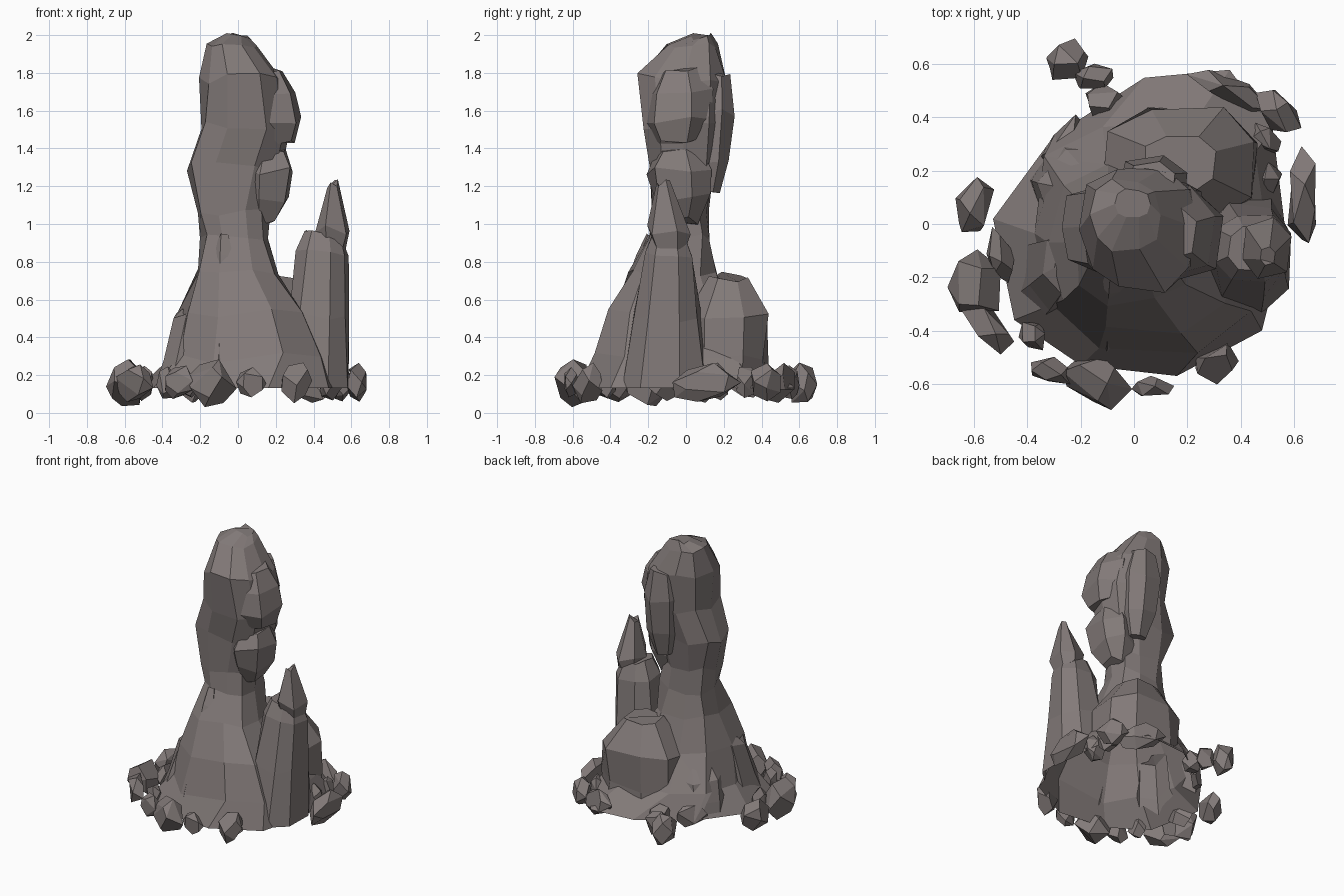
import bpy, bmesh, math, random
from mathutils import Vector, Euler

if "Cube" in bpy.data.objects:
    bpy.data.objects.remove(bpy.data.objects["Cube"])

random.seed(11)
rock = bpy.data.materials.new("warm_grey_rock")
rock.diffuse_color = (.225, .195, .19, 1)
rock.use_nodes = True
rock.node_tree.nodes["Principled BSDF"].inputs["Base Color"].default_value = rock.diffuse_color


def finish(bm, name):
    bmesh.ops.recalc_face_normals(bm, faces=bm.faces)
    me = bpy.data.meshes.new(name)
    bm.to_mesh(me)
    bm.free()
    me.materials.append(rock)
    ob = bpy.data.objects.new(name, me)
    bpy.context.collection.objects.link(ob)
    return ob


def ring_points(ring, n, phase, jitter=0.075):
    # ring = (z, xmin, xmax, ymin, ymax), a squared-off ellipse
    z, x0, x1, y0, y1 = ring
    pts = []
    for i in range(n):
        a = phase + math.tau * i / n
        c, s = (math.copysign(abs(v) ** 0.8, v) for v in (math.cos(a), math.sin(a)))
        k = 1 + random.uniform(-jitter, jitter)
        pts.append(((x0 + x1 + (x1 - x0) * c * k) / 2,
                    (y0 + y1 + (y1 - y0) * s * k) / 2,
                    z + random.uniform(-jitter, jitter) * 0.4))
    return pts


def skin(name, rows):
    bm = bmesh.new()
    rows = [[bm.verts.new(p) for p in row] for row in rows]
    n = len(rows[0])
    for lo, hi in zip(rows, rows[1:]):
        for i in range(n):
            j = (i + 1) % n
            bm.faces.new((lo[i], lo[j], hi[j], hi[i]))
    bm.faces.new(rows[-1])
    bm.faces.new(rows[0])
    return finish(bm, name)


# Shared outlines: (fraction of height, width)
BULGE = ((0, .65), (.3, 1), (.7, 1), (1, .6))
COLUMN = ((0, 1), (.5, 1), (.88, 1), (1, .7))
DOME = ((0, .97), (.35, 1), (.68, 1.05), (1, .55))
POINT = ((0, .7), (.28, 1), (1, .5))


def block(name, low, high, outline, n=6, phase=.3):
    # blends the low ring into the high ring, swelling along the outline
    low, high = Vector(low), Vector(high)
    rows = []
    for t, w in outline:
        z, x0, x1, y0, y1 = low.lerp(high, t)
        ix, iy = (x1 - x0) * (1 - w) / 2, (y1 - y0) * (1 - w) / 2
        rows.append(ring_points((z, x0 + ix, x1 - ix, y0 + iy, y1 - iy), n, phase))
    return skin(name, rows)


def stone(name, x, y, length, width):
    # chipped convex stone lying along the rim of the foot
    bm = bmesh.new()
    height = min(.14, .045 + width * .9)
    count = 13
    for i in range(count):
        h = 1 - 2 * (i + 0.5) / count
        a = i * 2.4 + random.uniform(-0.4, 0.4)
        r = math.sqrt(1 - h * h)
        v = Vector((r * math.cos(a), r * math.sin(a), h)) * random.uniform(0.98, 1.15)
        bm.verts.new((v.x * length, v.y * width, v.z * height))
    bmesh.ops.convex_hull(bm, input=bm.verts)
    bmesh.ops.dissolve_limit(bm, angle_limit=0.45, verts=bm.verts, edges=bm.edges)
    bmesh.ops.delete(bm, geom=[v for v in bm.verts if not v.link_faces], context='VERTS')
    turn = math.atan2(y, x) + math.pi / 2 + random.uniform(-.2, .2)
    rot = Euler((0, random.uniform(-.35, .35), turn)).to_matrix()
    for v in bm.verts:
        v.co = rot @ v.co + Vector((x, y, .16))
    return finish(bm, name)


# Main pillar on an uneven foot
foot = ((.57, -.04), (.52, .36), (.36, .58), (.04, .55), (-.3, .33),
        (-.53, .02), (-.45, -.36), (-.2, -.53), (.16, -.57), (.48, -.4))
levels = [
    (.29, -.40, .50, -.47, .40), (.52, -.32, .38, -.40, .26),
    (.75, -.23, .22, -.30, .16), (.93, -.20, .17, -.21, .14),
    (1.07, -.22, .16, -.19, .12), (1.3, -.28, .24, -.19, .16),
    (1.52, -.21, .30, -.22, .2), (1.77, -.20, .25, -.26, .22),
    (1.93, -.16, .10, -.10, .17), (1.99, -.07, .06, .02, .13)]
pillar = skin("rock_pillar", [[(x, y, z) for x, y in foot] for z in (.03, .13)]
              + [ring_points(r, 10, 0) for r in levels])

parts = [
    # Slabs on the pillar head
    block("head_right_slab", (1.43, .02, .36, -.22, .14), (1.81, -.02, .3, -.2, .14), BULGE),
    block("head_lower_slab", (1.02, .02, .25, -.16, .12), (1.4, .02, .32, -.22, .14), BULGE),
    block("head_back_slab", (1.15, -.02, .18, .03, .21), (1.78, -.08, .22, .03, .29), BULGE),
    # Side spire and its pointed cap
    block("side_spire", (.05, .2, .6, -.36, .12), (.96, .31, .58, -.21, .03), COLUMN, 8),
    block("spire_cap", (.87, .38, .6, -.21, .05), (1.22, .44, .56, -.19, -.05), POINT),
    # Rounded shoulders at the back, buttresses at the front and left
    block("back_shoulder", (.05, -.15, .49, -.02, .44), (.72, -.08, .42, .03, .43), DOME, 8),
    block("back_left_shoulder", (.05, -.4, .12, -.08, .33), (.54, -.31, .1, -.06, .27), DOME, 7),
    block("front_buttress", (.05, -.22, .12, -.55, -.15), (.92, -.13, -.03, -.23, -.1), COLUMN),
    block("left_buttress", (.05, -.48, -.18, -.4, -.05), (.56, -.33, -.12, -.24, -.03), COLUMN),
]

# Fuse the blocks into one rock, then slice off the underside to leave it open
for part in parts:
    mod = pillar.modifiers.new(part.name, 'BOOLEAN')
    mod.operation, mod.solver, mod.object = 'UNION', 'EXACT', part
bpy.context.view_layer.update()
fused = bpy.data.meshes.new_from_object(
    pillar.evaluated_get(bpy.context.evaluated_depsgraph_get()))
pillar.modifiers.clear()
bm = bmesh.new()
bm.from_mesh(fused)
bmesh.ops.bisect_plane(bm, geom=bm.verts[:] + bm.edges[:] + bm.faces[:],
                       plane_co=(0, 0, .132), plane_no=(0, 0, 1), clear_inner=True)
bm.to_mesh(pillar.data)
bm.free()
for part in parts:
    bpy.data.objects.remove(part)

# Fallen stones round the foot: x, y, half length, half width
stones = [
    (-.6, .07, .11, .07), (-.59, -.23, .13, .1), (-.55, -.38, .13, .06),
    (-.5, -.12, .1, .05), (-.38, -.42, .06, .05), (-.31, -.55, .08, .05),
    (-.14, -.59, .13, .09), (.07, -.61, .08, .04), (.31, -.52, .09, .07),
    (.63, .1, .18, .06), (.49, .17, .07, .06), (.49, .32, .07, .05),
    (.54, .42, .1, .06), (.36, .5, .17, .05), (-.11, .46, .08, .06),
    (-.27, .32, .11, .04), (-.25, .61, .08, .08), (-.15, .55, .08, .05)]
for i, s in enumerate(stones):
    stone("fallen_stone_%02d" % (i + 1), *s)
